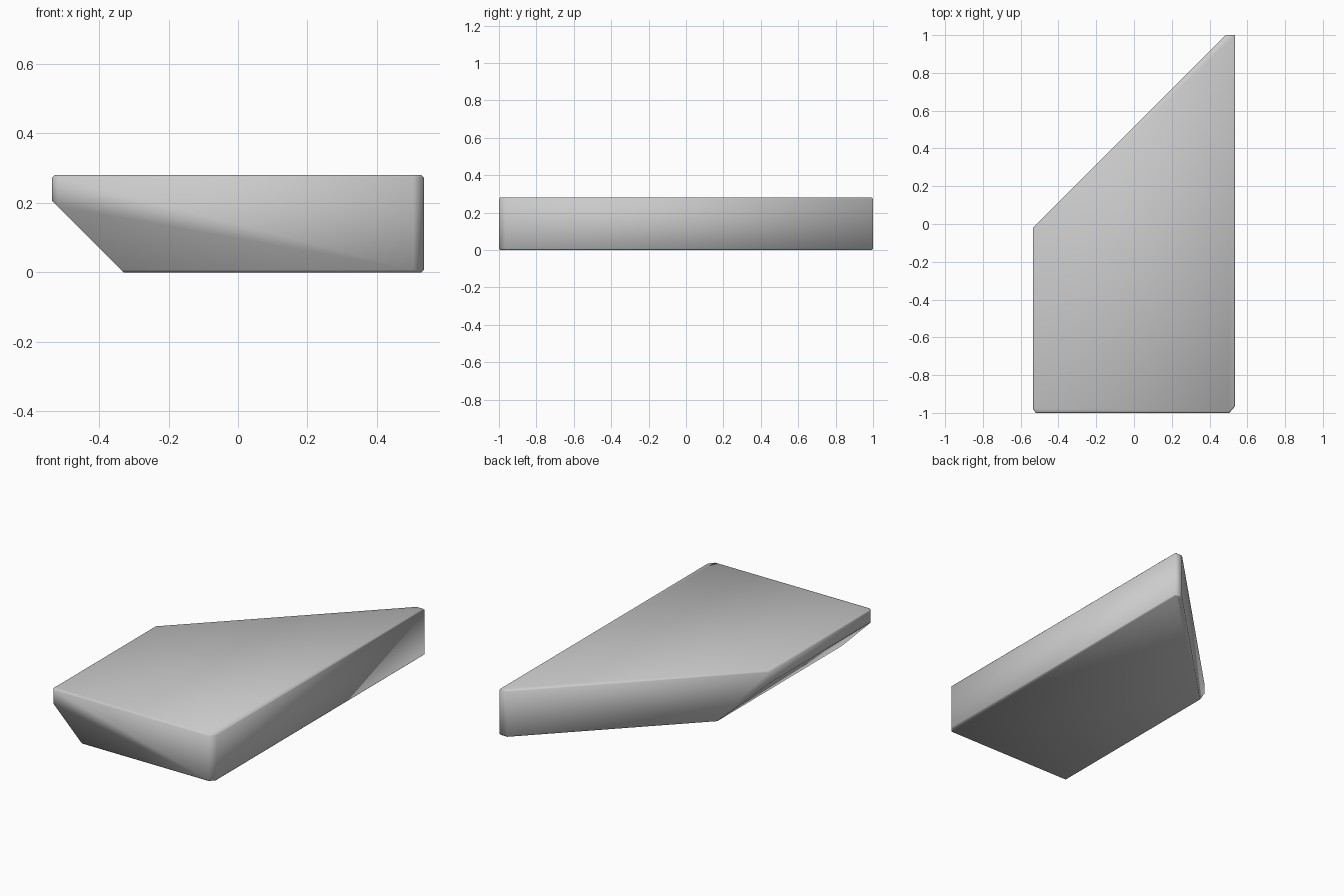
import bpy, bmesh
from mathutils import Vector

if "Cube" in bpy.data.objects:
    bpy.data.objects.remove(bpy.data.objects["Cube"])

H = 0.28
# Plan outline: small front corner cuts, long diagonal at the back left
outline = [(-0.52, -1), (0.505, -1), (0.535, -0.965), (0.535, 1),
           (0.485, 1), (-0.535, -0.02), (-0.535, -0.98)]

bm = bmesh.new()
base = bm.faces.new([bm.verts.new((x, y, 0)) for x, y in outline])
ext = bmesh.ops.extrude_face_region(bm, geom=[base])
bmesh.ops.translate(bm, vec=(0, 0, H),
                    verts=[g for g in ext["geom"] if isinstance(g, bmesh.types.BMVert)])

# Undercut the left side with a sloping plane
cut = bmesh.ops.bisect_plane(bm, geom=bm.verts[:] + bm.edges[:] + bm.faces[:],
                             plane_co=Vector((-0.33, 0, 0)),
                             plane_no=Vector((-0.205, 0, -0.205)).normalized(),
                             clear_outer=True)
bmesh.ops.holes_fill(bm, edges=[e for e in bm.edges if e.is_boundary])
bmesh.ops.recalc_face_normals(bm, faces=bm.faces)

# Narrow chamfer on the top and bottom rims, leaving the undercut edge crisp
def on_rim(e):
    z = [v.co.z for v in e.verts]
    flat = max(z) < 1e-4 or min(z) > H - 1e-4
    undercut = max(z) < 1e-4 and max(v.co.x for v in e.verts) < -0.32
    return flat and not undercut

bmesh.ops.bevel(bm, geom=[e for e in bm.edges if on_rim(e)], offset=0.007,
                offset_type='OFFSET', segments=1, profile=0.5, affect='EDGES',
                clamp_overlap=True)

mesh = bpy.data.meshes.new("wedge_slab")
bm.to_mesh(mesh)
bm.free()
slab = bpy.data.objects.new("wedge_slab", mesh)
bpy.context.collection.objects.link(slab)

# Smooth shading across the chamfers
bpy.context.view_layer.objects.active = slab
slab.select_set(True)
bpy.ops.object.shade_smooth_by_angle(angle=1.05)
